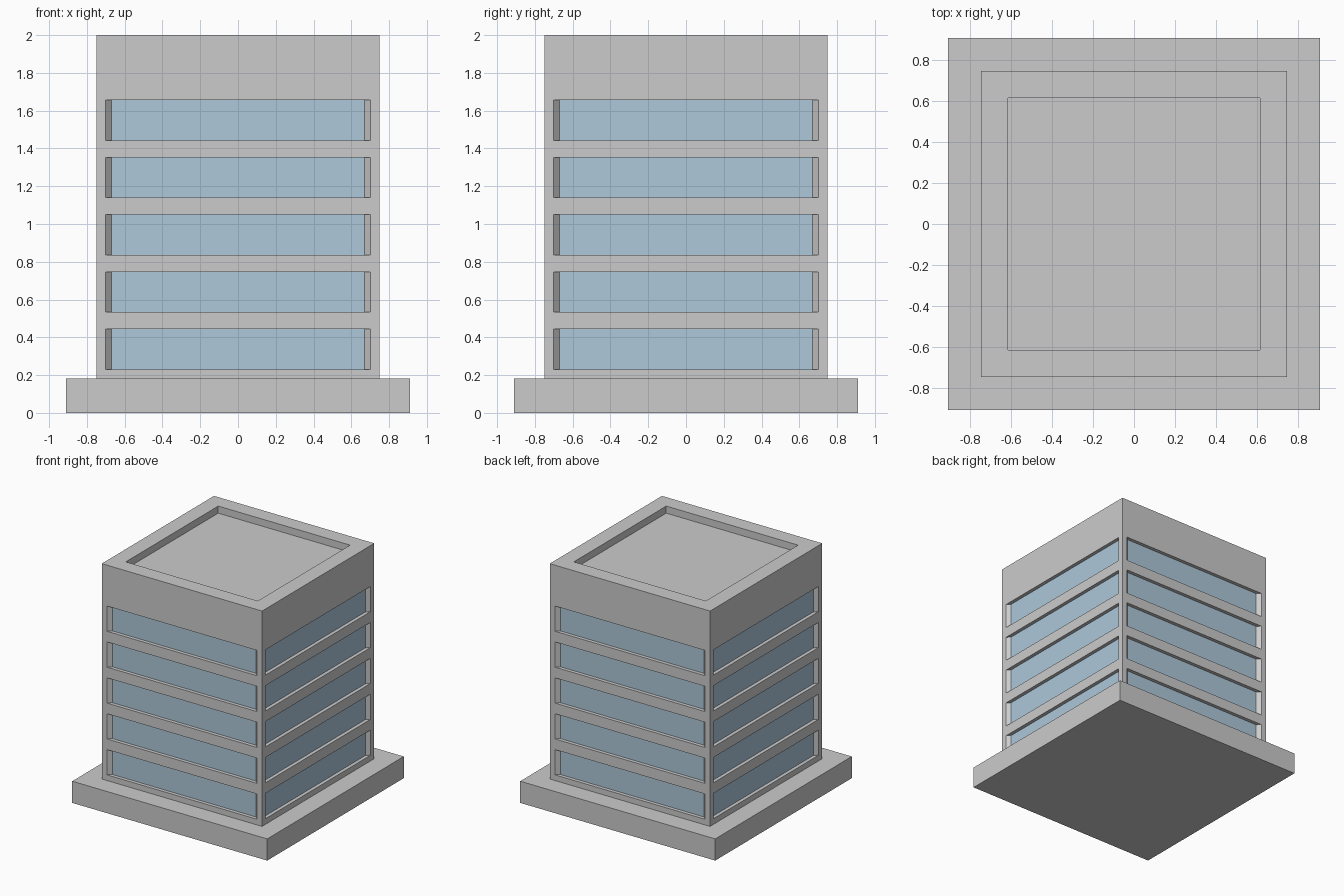
import bpy, bmesh
from math import pi
from mathutils import Matrix, Vector

if "Cube" in bpy.data.objects:
    bpy.data.objects.remove(bpy.data.objects["Cube"])

BASE, BASE_TOP = 0.91, 0.183          # plinth half width and height
W, TOP = 0.748, 2.0                   # tower half width and height
ROOF, ROOF_Z = 0.616, 1.94            # sunken roof half width and level
WIN, PANE, DEPTH = 0.701, 0.671, 0.03 # window opening, glass, recess depth
FLOORS, Z0, PITCH, HEIGHT = 5, 0.231, 0.3028, 0.213


def finish(name, bm, color=None):
    bmesh.ops.remove_doubles(bm, verts=bm.verts, dist=1e-5)
    mesh = bpy.data.meshes.new(name)
    bm.to_mesh(mesh)
    bm.free()
    obj = bpy.data.objects.new(name, mesh)
    bpy.context.collection.objects.link(obj)
    if color:
        mat = bpy.data.materials.new(name)
        mat.diffuse_color = color
        mat.use_nodes = True
        mat.node_tree.nodes["Principled BSDF"].inputs["Base Color"].default_value = mat.diffuse_color
        mesh.materials.append(mat)


def face(bm, rot, pts):
    bm.faces.new([bm.verts.new(rot @ Vector(p)) for p in pts])


def rect(x, z0, z1, y):
    return [(-x, y, z0), (x, y, z0), (x, y, z1), (-x, y, z1)]


# Plinth
bm = bmesh.new()
bmesh.ops.create_cube(bm, size=1, matrix=Matrix.Translation((0, 0, BASE_TOP / 2))
                      @ Matrix.Diagonal((2 * BASE, 2 * BASE, BASE_TOP, 1)))
finish("base", bm)

# Tower: one facade, repeated on four sides
tower, glass = bmesh.new(), bmesh.new()
xs = [-W, -WIN, WIN, W]
zs = [BASE_TOP]
for i in range(FLOORS):
    zs += [Z0 + i * PITCH, Z0 + i * PITCH + HEIGHT]
zs.append(TOP)

for k in range(4):
    rot = Matrix.Rotation(k * pi / 2, 3, 'Z')
    for r, (z0, z1) in enumerate(zip(zs, zs[1:])):
        for c, (x0, x1) in enumerate(zip(xs, xs[1:])):
            if r % 2 and c == 1:
                # Recessed window band with splayed jambs
                o = rect(WIN, z0, z1, -W)
                n = rect(PANE, z0, z1, -W + DEPTH)
                for j in range(4):
                    m = (j + 1) % 4
                    face(tower, rot, [o[j], o[m], n[m], n[j]])
                face(glass, rot, n)
            else:
                face(tower, rot, [(x0, -W, z0), (x1, -W, z0), (x1, -W, z1), (x0, -W, z1)])
    # Parapet top and its inner wall
    face(tower, rot, [(x, -W, TOP) for x in xs] + [(ROOF, -ROOF, TOP), (-ROOF, -ROOF, TOP)])
    face(tower, rot, rect(ROOF, TOP, ROOF_Z, -ROOF))

# Sunken roof deck
face(tower, Matrix.Identity(3), [(-ROOF, -ROOF, ROOF_Z), (ROOF, -ROOF, ROOF_Z),
                                 (ROOF, ROOF, ROOF_Z), (-ROOF, ROOF, ROOF_Z)])
finish("tower", tower)
finish("window_glass", glass, (0.42, 0.58, 0.70, 1))
